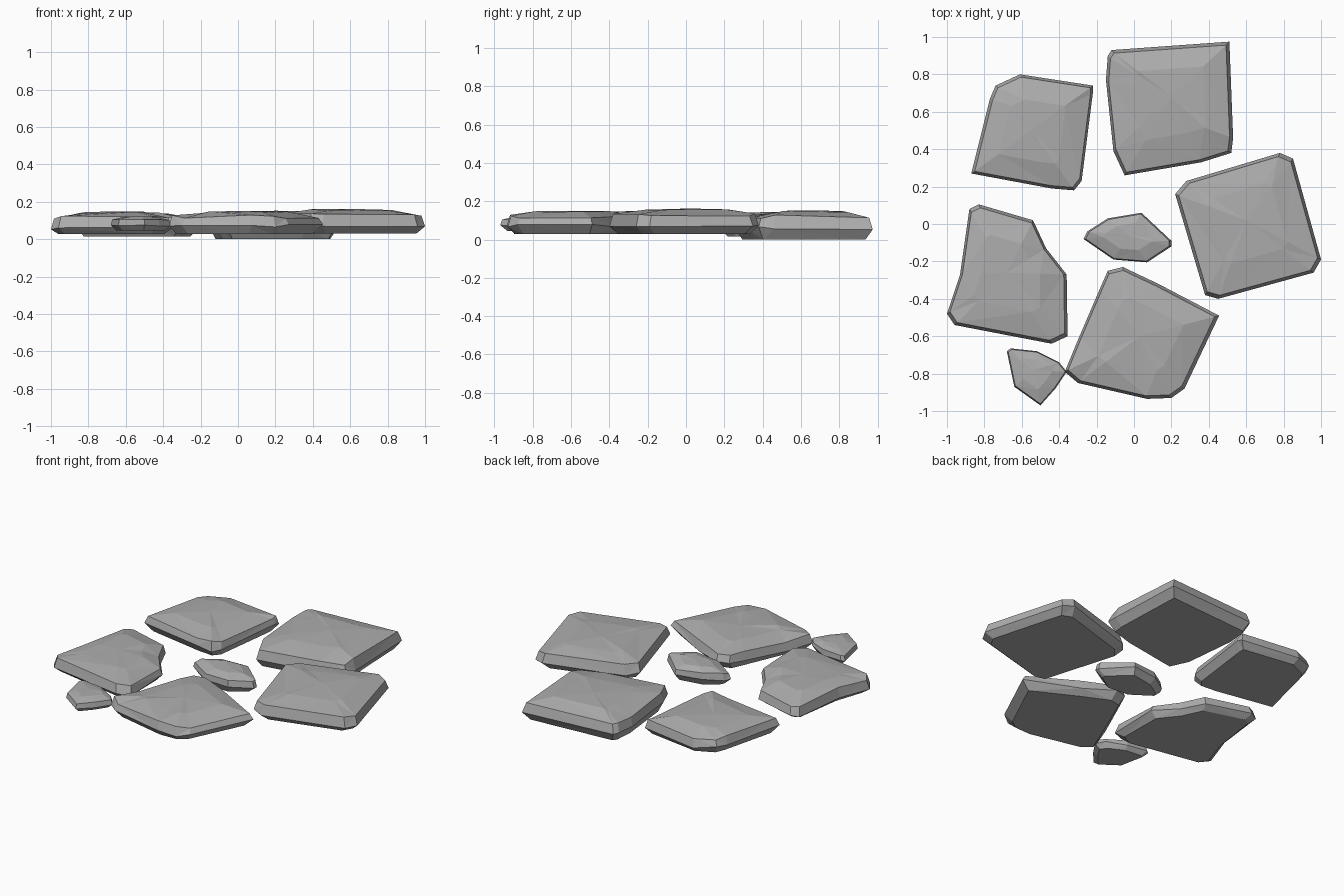
import bpy
import bmesh
import random
from mathutils import Vector

cube = bpy.data.objects.get("Cube")
if cube:
    bpy.data.objects.remove(cube, do_unlink=True)

rng = random.Random(4)

# Single stone colour
grey = bpy.data.materials.new("stone grey")
grey.use_nodes = True
colour = (0.42, 0.42, 0.42, 1)
grey.diffuse_color = colour
shader = grey.node_tree.nodes["Principled BSDF"]
shader.inputs["Base Color"].default_value = colour
shader.inputs["Roughness"].default_value = 0.9


def ring(bm, outline, centre, scale, height, wobble):
    """Add one loop of the stone, the outline shrunk towards its centre."""
    verts = []
    for point in outline:
        flat = centre.lerp(Vector(point), scale)
        z = height + rng.uniform(-wobble, wobble)
        verts.append(bm.verts.new((flat.x, flat.y, z)))
    return verts


def paving_stone(name, outline, bottom, rim, top, peak, foot=0.88):
    """Chipped slab: flat base, wide rim, bevelled shoulder and faceted crown."""
    points = [Vector(p) for p in outline]
    centre = sum(points, Vector((0, 0))) / len(points)
    bm = bmesh.new()
    thick = top - rim
    loops = [
        ring(bm, outline, centre, foot, bottom, 0),
        ring(bm, outline, centre, 1, rim, thick * 0.12),
        ring(bm, outline, centre, 0.95, rim + thick * 0.62, thick * 0.12),
        ring(bm, outline, Vector(peak), 0.55, top - thick * 0.07, thick * 0.06),
    ]
    bm.faces.new(loops[0])
    count = len(outline)
    for lower, upper in zip(loops, loops[1:]):
        for i in range(count):
            j = (i + 1) % count
            bm.faces.new((lower[i], lower[j], upper[j], upper[i]))
    tip = bm.verts.new((*peak, top))
    for i in range(count):
        bm.faces.new((loops[-1][i], loops[-1][(i + 1) % count], tip))
    sides = [f for f in bm.faces if len(f.verts) == 4]
    bmesh.ops.triangulate(bm, faces=sides)
    bmesh.ops.recalc_face_normals(bm, faces=bm.faces)
    mesh = bpy.data.meshes.new(name)
    bm.to_mesh(mesh)
    bm.free()
    mesh.materials.append(grey)
    stone = bpy.data.objects.new(name, mesh)
    bpy.context.scene.collection.objects.link(stone)
    return stone


# Large stones around the ring
paving_stone(
    "right_stone",
    [(.22, .16), (.28, .23), (.78, .38), (.85, .35),
     (1, -.19), (.96, -.26), (.45, -.4), (.38, -.38)],
    bottom=.03, rim=.075, top=.162, peak=(.6, .02))

paving_stone(
    "back_stone",
    [(-.15, .77), (-.14, .9), (-.12, .93), (.51, .975), (.53, .46),
     (.52, .38), (.36, .33), (-.05, .26), (-.11, .39)],
    bottom=0, rim=.06, top=.152, peak=(.2, .68), foot=.9)

paving_stone(
    "back_left_stone",
    [(-.87, .27), (-.77, .67), (-.74, .74), (-.61, .8), (-.22, .74),
     (-.22, .7), (-.28, .23), (-.32, .18), (-.44, .19)],
    bottom=.015, rim=.06, top=.143, peak=(-.55, .5))

paving_stone(
    "left_stone",
    [(-1, -.48), (-.96, -.54), (-.44, -.64), (-.355, -.6), (-.36, -.27),
     (-.47, -.13), (-.54, .02), (-.83, .105), (-.88, .08), (-.93, -.27)],
    bottom=.028, rim=.06, top=.148, peak=(-.68, -.26))

paving_stone(
    "front_stone",
    [(-.37, -.79), (-.3, -.85), (.07, -.935), (.2, -.93), (.27, -.88),
     (.455, -.49), (.13, -.32), (-.06, -.23), (-.14, -.25),
     (-.18, -.34), (-.3, -.62)],
    bottom=.028, rim=.07, top=.15, peak=(.03, -.6))

# Small filler stones
paving_stone(
    "centre_pebble",
    [(-.27, -.08), (-.25, -.04), (-.14, .03), (.04, .06),
     (.2, -.09), (.2, -.12), (.07, -.205), (-.11, -.19)],
    bottom=.035, rim=.075, top=.14, peak=(-.03, -.06), foot=.8)

paving_stone(
    "front_left_pebble",
    [(-.68, -.68), (-.66, -.665), (-.52, -.68), (-.4, -.74),
     (-.36, -.79), (-.42, -.88), (-.5, -.97), (-.64, -.87)],
    bottom=.045, rim=.075, top=.122, peak=(-.53, -.78), foot=.8)
